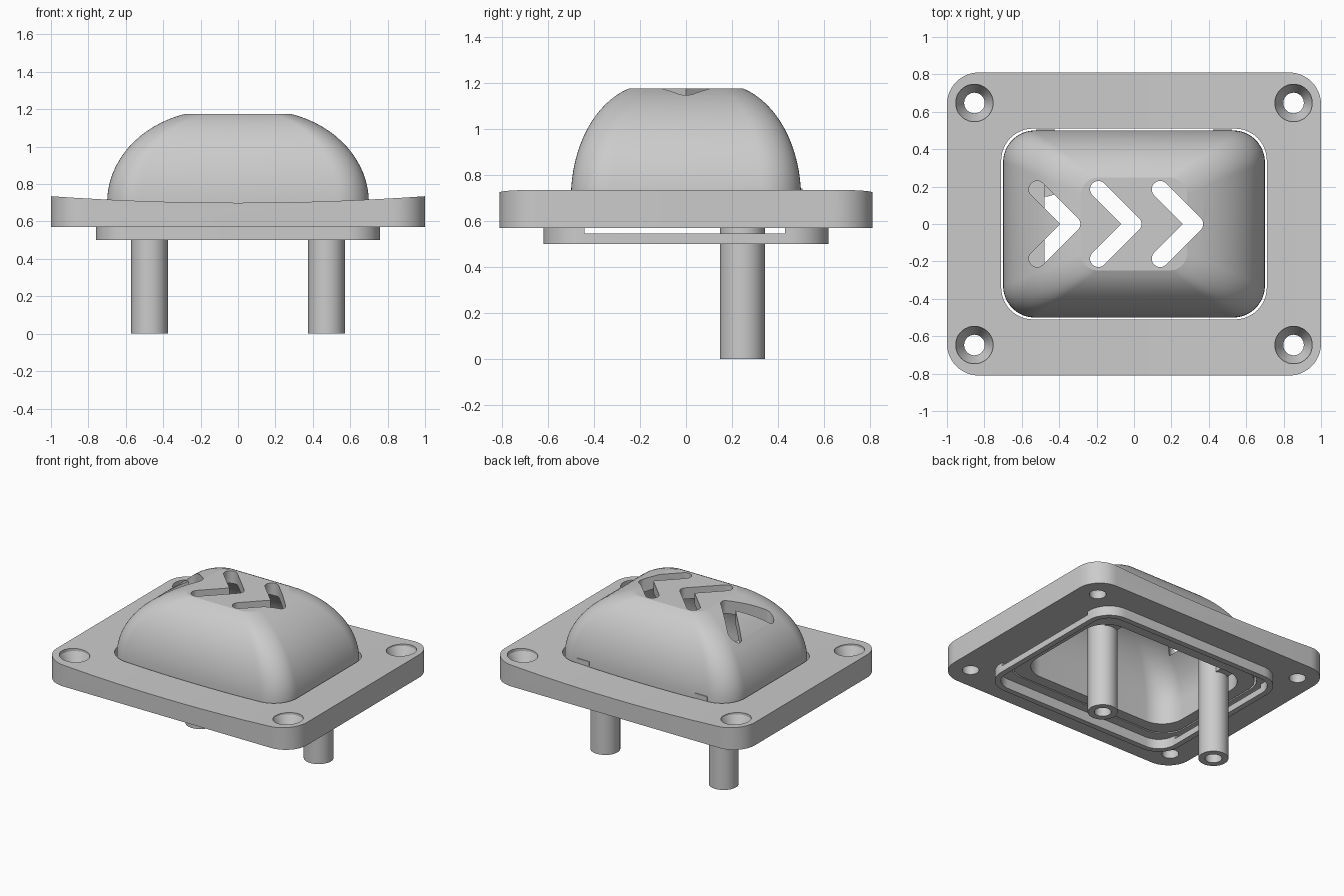
import bpy, bmesh
from math import sin, cos, pi, radians, acos, sqrt

if "Cube" in bpy.data.objects:
    bpy.data.objects.remove(bpy.data.objects["Cube"], do_unlink=True)

grey = bpy.data.materials.new("plain grey")
grey.use_nodes = True
grey.diffuse_color = (0.6, 0.6, 0.6, 1)
grey.node_tree.nodes["Principled BSDF"].inputs["Base Color"].default_value = (0.6, 0.6, 0.6, 1)

CORNER_STEPS = 12


def rounded(hx, hy, r, z):
    """Points of a rounded rectangle; a circle when hx = hy = r."""
    pts = []
    for q, (sx, sy) in enumerate([(1, 1), (-1, 1), (-1, -1), (1, -1)]):
        for i in range(CORNER_STEPS + 1):
            a = (q + i / CORNER_STEPS) * pi / 2
            pts.append((sx * (hx - r) + r * cos(a), sy * (hy - r) + r * sin(a), z))
    return pts


def loft(name, rings, loop=False, loc=(0, 0, 0), turn=0):
    """Skin rounded rectangles; loop closes the section, else the ends are capped."""
    bm = bmesh.new()
    rows = [[bm.verts.new(p) for p in rounded(*ring)] for ring in rings]
    pairs = list(zip(rows, rows[1:]))
    if loop:
        pairs.append((rows[-1], rows[0]))
    else:
        bm.faces.new(rows[0])
        bm.faces.new(rows[-1])
    for a, b in pairs:
        for i in range(len(a)):
            j = (i + 1) % len(a)
            bm.faces.new((a[i], a[j], b[j], b[i]))
    bmesh.ops.remove_doubles(bm, verts=bm.verts, dist=1e-5)
    bmesh.ops.recalc_face_normals(bm, faces=bm.faces)
    mesh = bpy.data.meshes.new(name)
    bm.to_mesh(mesh)
    bm.free()
    mesh.materials.append(grey)
    obj = bpy.data.objects.new(name, mesh)
    bpy.context.collection.objects.link(obj)
    obj.location = loc
    obj.rotation_euler.z = turn
    return obj


def box(name, size, loc):
    bpy.ops.mesh.primitive_cube_add(size=1, location=loc)
    obj = bpy.context.object
    obj.name = name
    obj.scale = size
    obj.data.materials.append(grey)
    return obj


def activate(obj):
    bpy.ops.object.select_all(action="DESELECT")
    obj.select_set(True)
    bpy.context.view_layer.objects.active = obj


def cut(target, cutter):
    """Subtract a cutter, then discard it."""
    cutter.hide_render = True
    mod = target.modifiers.new("cut", "BOOLEAN")
    mod.operation = "DIFFERENCE"
    mod.solver = "EXACT"
    mod.object = cutter
    activate(target)
    bpy.ops.object.modifier_apply(modifier=mod.name)
    bpy.data.objects.remove(cutter, do_unlink=True)


def smooth(obj):
    activate(obj)
    bpy.ops.object.shade_smooth_by_angle(angle=radians(13))


# Base plate: frame with a shallow dished top and countersunk corner holes
plate = loft("base_plate", [(1, 0.81, 0.17, 0.57), (1, 0.81, 0.17, 0.8),
                            (0.71, 0.51, 0.17, 0.8), (0.71, 0.51, 0.17, 0.57)], loop=True)
DISH = 14.3
bpy.ops.mesh.primitive_cylinder_add(vertices=720, radius=DISH, depth=3,
                                    location=(0, 0, 0.7 + DISH), rotation=(pi / 2, 0, 0))
cut(plate, bpy.context.object)
for sx in (-1, 1):
    for sy in (-1, 1):
        cut(plate, loft("screw_cutter", [(r, r, r, z) for r, z in
                        [(0.1, 0.9), (0.1, 0.71), (0.055, 0.62), (0.055, 0.5)]],
                        loc=(sx * 0.853, sy * 0.647, 0)))
smooth(plate)

# Lip under the plate, with a slot in each short side
lip = loft("lower_lip", [(0.76, 0.62, 0.17, 0.5), (0.76, 0.62, 0.17, 0.57),
                         (0.72, 0.58, 0.13, 0.57), (0.72, 0.58, 0.13, 0.5)], loop=True)
for s in (-1, 1):
    cut(lip, box("slot_cutter", (0.2, 0.87, 0.055), (s * 0.74, -0.005, 0.5725)))
smooth(lip)


# Hollow dome: outer skin downwards, then inner skin upwards
def skin(cx, ax, cy, ay, height, steps=16):
    end = acos(0.28)
    rings = [(cx + ax, cy + ay, 0.17, 0.57)]
    for i in range(steps + 1):
        a = end * i / steps
        c = cos(a)
        rings.append((cx + ax * c, cy + ay * c, 0.06 + 0.11 * c, 0.7 + height * sin(a)))
    return rings


outer = skin(0.12, 0.58, 0.15, 0.35, 0.495)
inner = skin(0.10, 0.52, 0.13, 0.29, 0.41)
dome = loft("dome_cover", outer[::-1] + inner)

# Three arrow-shaped openings, each made of two round-ended slots
REACH = 0.185
half = REACH / sqrt(2) + 0.045
for tip in (0.325, -0.005, -0.332):
    for s in (-1, 1):
        cut(dome, loft("arrow_cutter", [(half, 0.045, 0.045, 0.98), (half, 0.045, 0.045, 1.4)],
                       loc=(tip - REACH / 2, s * REACH / 2, 0), turn=-s * pi / 4))
smooth(dome)

# Two hollow-ended posts, each with a bracket reaching the back wall
for side, s in (("left", 1), ("right", -1)):
    post = loft(side + "_post", [(r, r, r, z) for r, z in
                [(0.098, 0.85), (0.098, 0), (0.055, 0), (0.055, 0.5)]],
                loc=(s * 0.473, 0.245, 0))
    smooth(post)
    box(side + "_bracket", (0.1, 0.25, 0.14), (s * 0.473, 0.38, 0.67))
